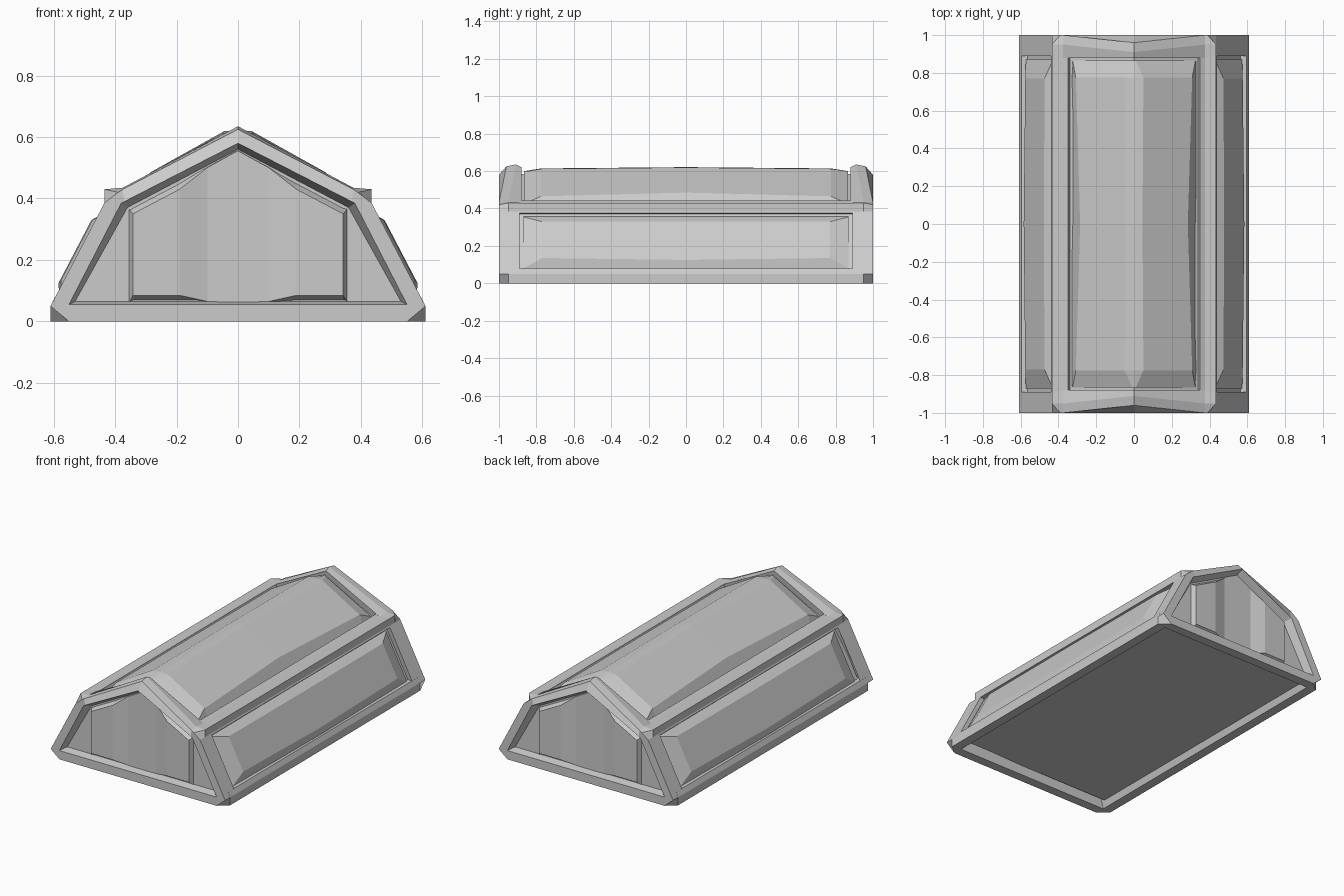
import bpy
import bmesh

cube = bpy.data.objects.get("Cube")
if cube:
    bpy.data.objects.remove(cube, do_unlink=True)

GREY = (0.6, 0.6, 0.6, 1.0)
grey = bpy.data.materials.new("plain grey")
grey.use_nodes = True
grey.diffuse_color = GREY
grey.node_tree.nodes["Principled BSDF"].inputs["Base Color"].default_value = GREY


def loft(name, loops, sx=1, sy=1):
    """Join closed loops of equal length into a capped solid; sx, sy flip it."""
    bm = bmesh.new()
    rings = [[bm.verts.new((x * sx, y * sy, z)) for x, y, z in lp] for lp in loops]
    for a, b in zip(rings, rings[1:]):
        for i in range(len(a)):
            j = (i + 1) % len(a)
            bm.faces.new((a[i], a[j], b[j], b[i]))
    bm.faces.new(rings[0])
    bm.faces.new(rings[-1])
    bmesh.ops.remove_doubles(bm, verts=bm.verts, dist=0.0005)
    bmesh.ops.recalc_face_normals(bm, faces=bm.faces)
    mesh = bpy.data.meshes.new(name)
    bm.to_mesh(mesh)
    bm.free()
    mesh.materials.append(grey)
    obj = bpy.data.objects.new(name, mesh)
    bpy.context.collection.objects.link(obj)
    return obj


def mirror(half):
    """Half loop ending on the centre line -> full symmetric loop."""
    return half + [(-x, y, z) for x, y, z in reversed(half) if x > 0]


def section(half, y):
    return mirror([(x, y, z) for x, z in half])


def beam(name, profile, length, sx):
    loft(name, [[(x, y, z) for x, z in profile] for y in (-length, length)], sx)


# Inner body behind the recesses
core = [(0.56, 0.04), (0.575, 0.06), (0.41, 0.375), (0.36, 0.4), (0, 0.585)]
loft("inner_body", [section(core, -0.91), section(core, 0.91)])

# Gable frames with chamfered corners and a recessed opening
gable = [
    [(0.61, -0.94, 0), (0.61, -0.89, 0.05), (0.435, -0.89, 0.385),
     (0.435, -0.89, 0.43), (0.375, -0.88, 0.43), (0, -0.88, 0.62)],
    [(0.61, -0.95, 0), (0.61, -0.95, 0.05), (0.435, -0.95, 0.385),
     (0.435, -0.95, 0.43), (0.375, -0.95, 0.435), (0, -0.91, 0.635)],
    [(0.55, -1, 0), (0.61, -1, 0.05), (0.435, -1, 0.385),
     (0.39, -1, 0.42), (0.375, -1, 0.43), (0, -0.96, 0.625)],
    [(0.55, -1, 0.055), (0.55, -1, 0.055), (0.38, -1, 0.385),
     (0.38, -1, 0.385), (0.37, -1, 0.39), (0, -1, 0.58)],
    [(0.53, -0.95, 0.065), (0.53, -0.95, 0.065), (0.36, -0.95, 0.37),
     (0.36, -0.95, 0.37), (0.355, -0.95, 0.373), (0, -0.95, 0.56)],
]

# End panel stations: x, depth behind the frame, bottom, top front, top back
stations = [(0.355, 0.05, 0.06, 0.365, 0.37), (0.342, 0.02, 0.085, 0.35, 0.38),
            (0.19, 0.02, 0.085, 0.43, 0.46), (0.1, 0.045, 0.065, 0.5, 0.51),
            (0, 0.045, 0.062, 0.555, 0.56)]
stations += [(-s[0],) + s[1:] for s in reversed(stations[:-1])]
end_panel = [[(x, -0.93, 0.06), (x, d - 1, low), (x, d - 1, high), (x, -0.93, back)]
             for x, d, low, high, back in stations]

for side, sy in (("front", 1), ("back", -1)):
    loft(side + "_gable_frame", [mirror(lp) for lp in gable], sy=sy)
    loft(side + "_end_panel", end_panel, sy=sy)


# Long beams and bulging side panels
def side_loop(out, y, low, high, mid_low, mid_out):
    def point(yy, z, o):
        return (0.61 - (z - 0.05) * 0.522 + o, yy, z)
    return [point(-y, low, out), point(0, mid_low, mid_out), point(y, low, out),
            point(y, high, out), point(0, high, mid_out), point(-y, high, out)]


base_profile = [(0.61, 0), (0.61, 0.05), (0.595, 0.08), (0.55, 0.08), (0.53, 0.05), (0.55, 0)]
eave_profile = [(0.435, 0.385), (0.435, 0.43), (0.375, 0.43), (0.35, 0.442),
                (0.335, 0.4), (0.41, 0.37), (0.44, 0.375)]
for side, sx in (("left", 1), ("right", -1)):
    beam(side + "_base_beam", base_profile, 0.95, sx)
    beam(side + "_eave_beam", eave_profile, 0.95, sx)
    loft(side + "_side_panel", [
        side_loop(-0.05, 0.87, 0.075, 0.36, 0.065, -0.05),
        side_loop(-0.022, 0.87, 0.08, 0.355, 0.07, -0.018),
        side_loop(0.01, 0.77, 0.135, 0.33, 0.125, 0.013)], sx)

# Roof panel wrapping over the ridge
roof_end = [(0.33, 0.4), (0.325, 0.425), (0.01, 0.595), (0, 0.6)]
roof_shoulder = [(0.335, 0.4), (0.308, 0.465), (0.05, 0.612), (0, 0.614)]
roof_middle = [(0.335, 0.4), (0.285, 0.485), (0.045, 0.619), (0, 0.621)]
loft("roof_panel", [
    section(roof_end, -0.865), section(roof_shoulder, -0.775), section(roof_middle, 0),
    section(roof_shoulder, 0.775), section(roof_end, 0.865)])
